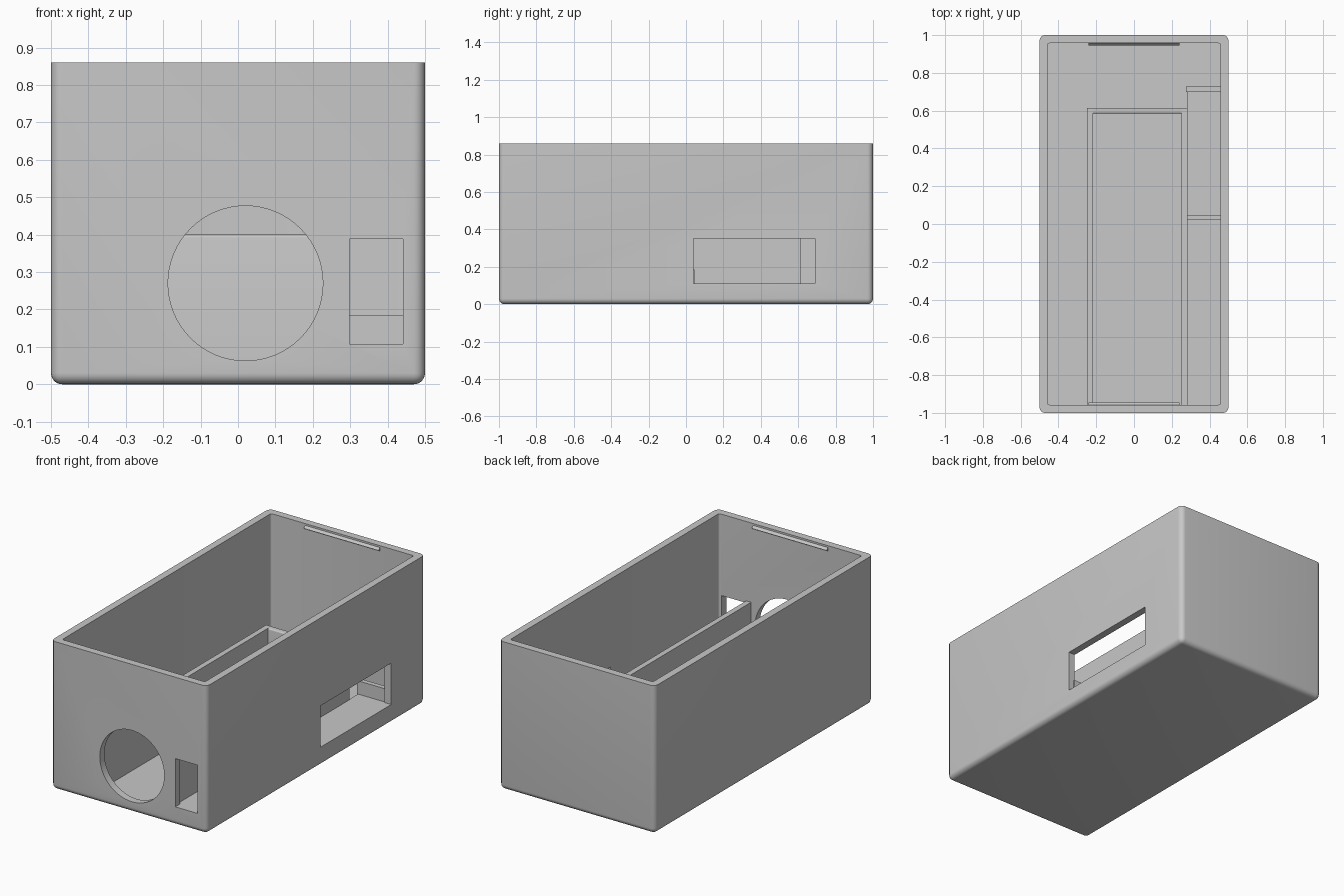
import bpy
import bmesh
import math
from mathutils import Matrix, Vector

default = bpy.data.objects.get("Cube")
if default:
    bpy.data.objects.remove(default, do_unlink=True)

grey = bpy.data.materials.new("plain_grey")
grey.use_nodes = True
GREY = (0.58, 0.58, 0.58, 1)
grey.diffuse_color = GREY
grey.node_tree.nodes["Principled BSDF"].inputs["Base Color"].default_value = GREY


def add_object(name, bm):
    bmesh.ops.recalc_face_normals(bm, faces=bm.faces[:])
    mesh = bpy.data.meshes.new(name)
    bm.to_mesh(mesh)
    bm.free()
    mesh.materials.append(grey)
    obj = bpy.data.objects.new(name, mesh)
    bpy.context.collection.objects.link(obj)
    return obj


def box(name, xs, ys, zs, radius=0, keep=None, segments=5):
    """Box between limits; edges for which keep(edge) is true are rounded."""
    bm = bmesh.new()
    bmesh.ops.create_cube(bm, size=1)
    for v in bm.verts:
        v.co = Vector([lim[0] if c < 0 else lim[1]
                       for c, lim in zip(v.co, (xs, ys, zs))])
    if radius:
        edges = [e for e in bm.edges if keep(e)]
        bmesh.ops.bevel(bm, geom=edges, offset=radius, segments=segments,
                        profile=0.5, affect='EDGES')
    return add_object(name, bm)


def cut(target, cutter):
    mod = target.modifiers.new("cut", 'BOOLEAN')
    mod.operation = 'DIFFERENCE'
    mod.solver = 'EXACT'
    mod.object = cutter
    graph = bpy.context.evaluated_depsgraph_get()
    mesh = bpy.data.meshes.new_from_object(target.evaluated_get(graph))
    target.modifiers.clear()
    target.data = mesh
    bpy.data.objects.remove(cutter, do_unlink=True)


def soften(obj):
    """Smooth the rounded strips and keep the large walls flat."""
    for p in obj.data.polygons:
        p.use_smooth = max(abs(c) for c in p.normal) < 0.9995
    obj.data.set_sharp_from_angle(angle=math.radians(30))


H = 0.86
FLOOR = 0.05
SHELF = 0.108


def not_top(e):
    return min(v.co.z for v in e.verts) < H - 0.01


def upright(e):
    return abs(e.verts[0].co.z - e.verts[1].co.z) > 0.1


# Outer case, hollowed from above
case = box("case", (-0.5, 0.5), (-1, 1), (0, H), 0.03, not_top, 6)
cut(case, box("cavity", (-0.458, 0.458), (-0.957, 0.957), (FLOOR, 1.2),
              0.01, upright, 4))

# Round front opening
bm = bmesh.new()
bmesh.ops.create_cone(
    bm, cap_ends=True, segments=64, radius1=0.207, radius2=0.207, depth=0.2,
    matrix=Matrix.Translation((0.02, -1, 0.27)) @ Matrix.Rotation(math.pi / 2, 4, 'X'))
cut(case, add_object("round_cutter", bm))

# Rectangular front and side openings
cut(case, box("front_cutter", (0.298, 0.441), (-1.1, -0.9), (SHELF, 0.388)))
cut(case, box("side_cutter", (0.4, 0.6), (0.04, 0.69), (SHELF + 0.002, 0.35)))
soften(case)

# Inner tray walls, open towards the front wall
TRAY = (FLOOR - 0.01, 0.40)
box("tray_right_wall", (-0.25, -0.218), (-0.965, 0.615), TRAY)
box("tray_left_wall", (0.252, 0.284), (-0.965, 0.615), TRAY)
tray_back = box("tray_back_wall", (-0.24, 0.27), (0.585, 0.615), TRAY, 0.008,
                lambda e: all(v.co.z > 0.3 and v.co.y < 0.6 for v in e.verts), 4)
soften(tray_back)

# Raised shelf with two low ribs beside the tray
box("side_shelf", (0.28, 0.465), (-0.965, 0.72), (FLOOR - 0.01, SHELF))
box("middle_rib", (0.28, 0.465), (0.02, 0.046), (FLOOR, 0.185))
box("rear_rib", (0.275, 0.465), (0.70, 0.728), (FLOOR - 0.01, 0.185))

# Wedge-shaped lid catches inside the front and back walls
for name, side in (("front_lid_catch", -1), ("back_lid_catch", 1)):
    bm = bmesh.new()
    profile = [(0.962, H - 0.005), (0.945, H - 0.024), (0.962, H - 0.034)]
    ends = [[bm.verts.new((x, side * y, z)) for y, z in profile]
            for x in (-0.24, 0.24)]
    for end in ends:
        bm.faces.new(end)
    for i in range(3):
        j = (i + 1) % 3
        bm.faces.new((ends[0][i], ends[0][j], ends[1][j], ends[1][i]))
    add_object(name, bm)
